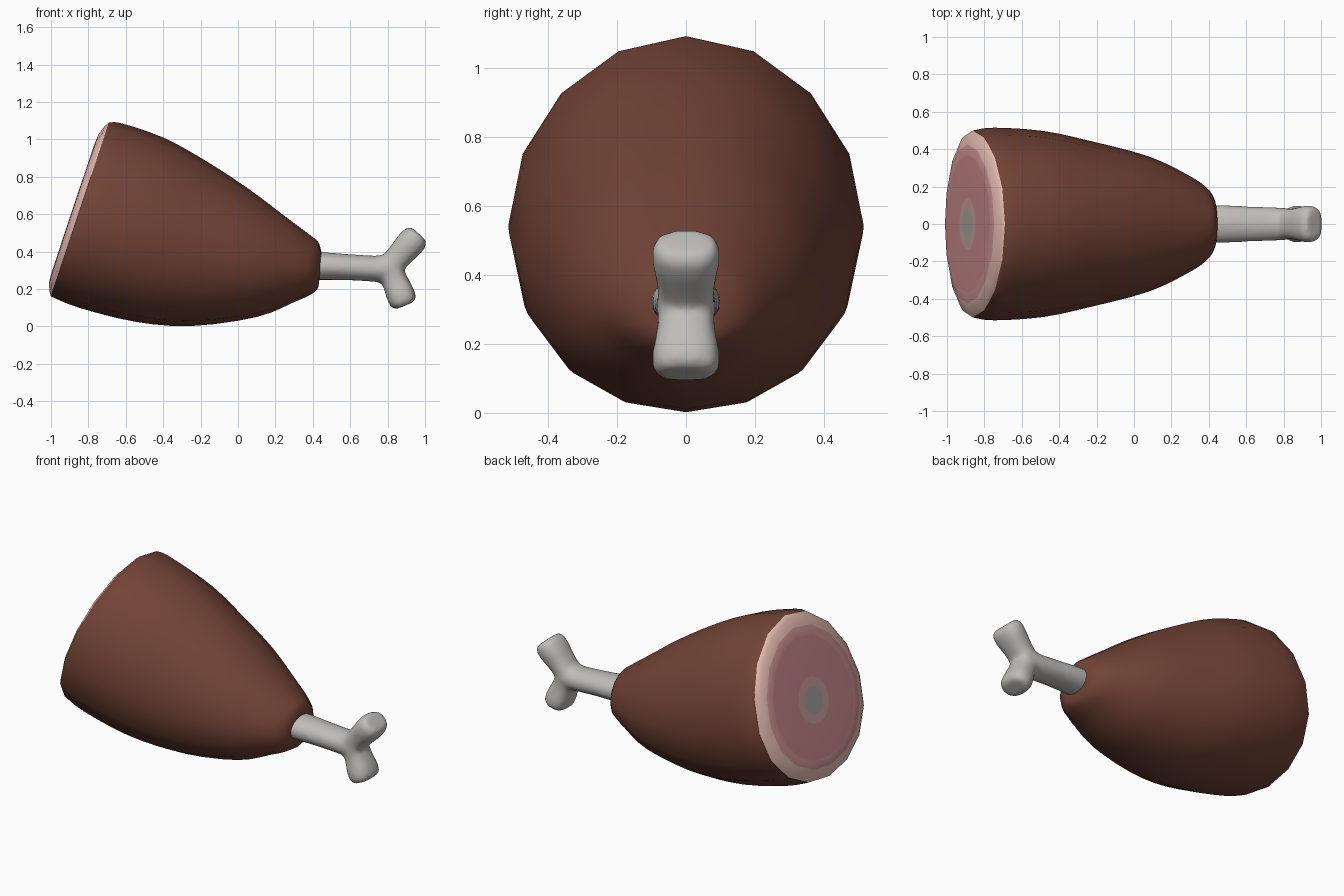
import bpy, bmesh, math
from mathutils import Vector

if "Cube" in bpy.data.objects:
    bpy.data.objects.remove(bpy.data.objects["Cube"])


def material(name, rgb):
    m = bpy.data.materials.new(name)
    m.diffuse_color = (*rgb, 1)
    m.use_nodes = True
    m.node_tree.nodes["Principled BSDF"].inputs["Base Color"].default_value = m.diffuse_color
    return m


def make_object(name, bm, mats):
    bmesh.ops.recalc_face_normals(bm, faces=bm.faces)
    me = bpy.data.meshes.new(name)
    bm.to_mesh(me)
    bm.free()
    for m in mats:
        me.materials.append(m)
    ob = bpy.data.objects.new(name, me)
    bpy.context.collection.objects.link(ob)
    bpy.context.view_layer.objects.active = ob
    ob.select_set(True)
    bpy.ops.object.shade_smooth_by_angle(angle=math.radians(40))
    ob.select_set(False)
    return ob


def ring(bm, centre, axis, half, width, sides, power=1.0, sag=0.0):
    """Ring of verts: 'half' along axis (x-z plane), 'width' along y, widest point lowered by sag."""
    out = []
    for i in range(sides):
        a = 2 * math.pi * i / sides
        c, s = math.cos(a), math.sin(a)
        c = math.copysign(abs(c) ** power, c)
        s = math.copysign(abs(s) ** power, s)
        out.append(bm.verts.new(centre + axis * (half * (c - sag * s * s)) + Vector((0, width * s, 0))))
    return out


def bridge(bm, a, b, index=0):
    n = len(a)
    for i in range(n):
        f = bm.faces.new((a[i], a[(i + 1) % n], b[(i + 1) % n], b[i]))
        f.material_index = index


def smooth_path(points, steps):
    """Catmull-Rom interpolation of tuples."""
    out = []
    for i in range(len(points) - 1):
        p0, p1 = points[max(i - 1, 0)], points[i]
        p2, p3 = points[i + 1], points[min(i + 2, len(points) - 1)]
        for k in range(steps):
            t = k / steps
            out.append(tuple(
                .5 * (2 * b + (c - a) * t + (2 * a - 5 * b + 4 * c - d) * t * t
                      + (3 * b - a - 3 * c + d) * t ** 3)
                for a, b, c, d in zip(p0, p1, p2, p3)))
    return out + [points[-1]]


skin = material("brown skin", (0.168, 0.056, 0.037))
fat = material("pale fat", (0.90, 0.57, 0.50))
meat = material("pink meat", (0.62, 0.26, 0.27))
outer_meat = material("light meat", (0.66, 0.31, 0.31))
marrow_ring = material("marrow ring", (0.60, 0.36, 0.34))
cut_bone = material("cut bone", (0.40, 0.39, 0.37))
bone_mat = material("bone", (0.52, 0.51, 0.49))

# Ham body: bottom x, bottom z, top x, top z, half width
SAG = .1
sections = [
    (-1.00, .16, -.69, 1.09, .50), (-.85, .10, -.62, 1.085, .515),
    (-.55, .025, -.40, 1.01, .497), (-.25, .002, -.18, .89, .44),
    (.10, .05, .05, .74, .362), (.30, .13, .25, .59, .268),
    (.385, .168, .38, .492, .20), (.425, .20, .43, .45, .14),
    (.435, .25, .447, .39, .09),
]
bm = bmesh.new()
rings = []
for bx, bz, tx, tz, w in smooth_path(sections, 3):
    lo, hi = Vector((bx, 0, bz)), Vector((tx, 0, tz))
    rings.append(ring(bm, (lo + hi) / 2, (hi - lo).normalized(), (hi - lo).length / 2, w, 16, 1, SAG))
for a, b in zip(rings, rings[1:]):
    bridge(bm, a, b)
bm.faces.new(rings[-1])

# Cut face: concentric coloured bands bulging slightly outwards
lo, hi = Vector((-1, 0, .16)), Vector((-.69, 0, 1.09))
axis, half = (hi - lo).normalized(), (hi - lo).length / 2
normal = Vector((-axis.z, 0, axis.x))
prev = rings[0]
for scale, bulge, index in [(.95, .016, 1), (.85, .034, 1), (.74, .037, 3),
                            (.28, .038, 2), (.17, .038, 4)]:
    cur = ring(bm, (lo + hi) / 2 + normal * bulge - axis * (half * .08 * (1 - scale)),
               axis, half * scale, .5 * scale, 16, 1, SAG * scale)
    bridge(bm, prev, cur, index)
    prev = cur
bm.faces.new(prev).material_index = 5
make_object("ham_body", bm, [skin, fat, meat, outer_meat, marrow_ring, cut_bone])


# Bone: shaft and two knuckles as overlapping tubes, fused into one surface
def tube(bm, path, power=1.0):
    pts = [Vector((x, 0, z)) for x, z, _, _ in path]
    d = (pts[-1] - pts[0]).normalized()
    side = Vector((-d.z, 0, d.x))
    rs = [ring(bm, p, side, h, w, 24, power) for p, (_, _, w, h) in zip(pts, path)]
    for a, b in zip(rs, rs[1:]):
        bridge(bm, a, b)
    bm.faces.new(rs[0])
    bm.faces.new(rs[-1])


def knuckle(bm, start, end):
    a, b = Vector(start), Vector(end)
    path = []
    for t, w, h in [(0, .08, .06), (.45, .085, .07), (.72, .098, .077),
                    (.9, .098, .075), (1.0, .084, .055)]:
        p = a.lerp(b, t)
        path.append((p.x, p.y, w, h))
    tube(bm, path, .8)


bm = bmesh.new()
tube(bm, [(.36, .322, .103, .075), (.48, .322, .102, .074), (.60, .316, .096, .07),
          (.74, .308, .091, .07), (.80, .308, .087, .082), (.865, .308, .078, .068)])
knuckle(bm, (.785, .29), (.967, .495))
knuckle(bm, (.80, .34), (.893, .111))
bone = make_object("bone", bm, [bone_mat])
fuse = bone.modifiers.new("fuse", 'REMESH')
fuse.mode = 'VOXEL'
fuse.voxel_size = .012
fuse.use_smooth_shade = True
soften = bone.modifiers.new("soften", 'SMOOTH')
soften.factor = .5
soften.iterations = 16
